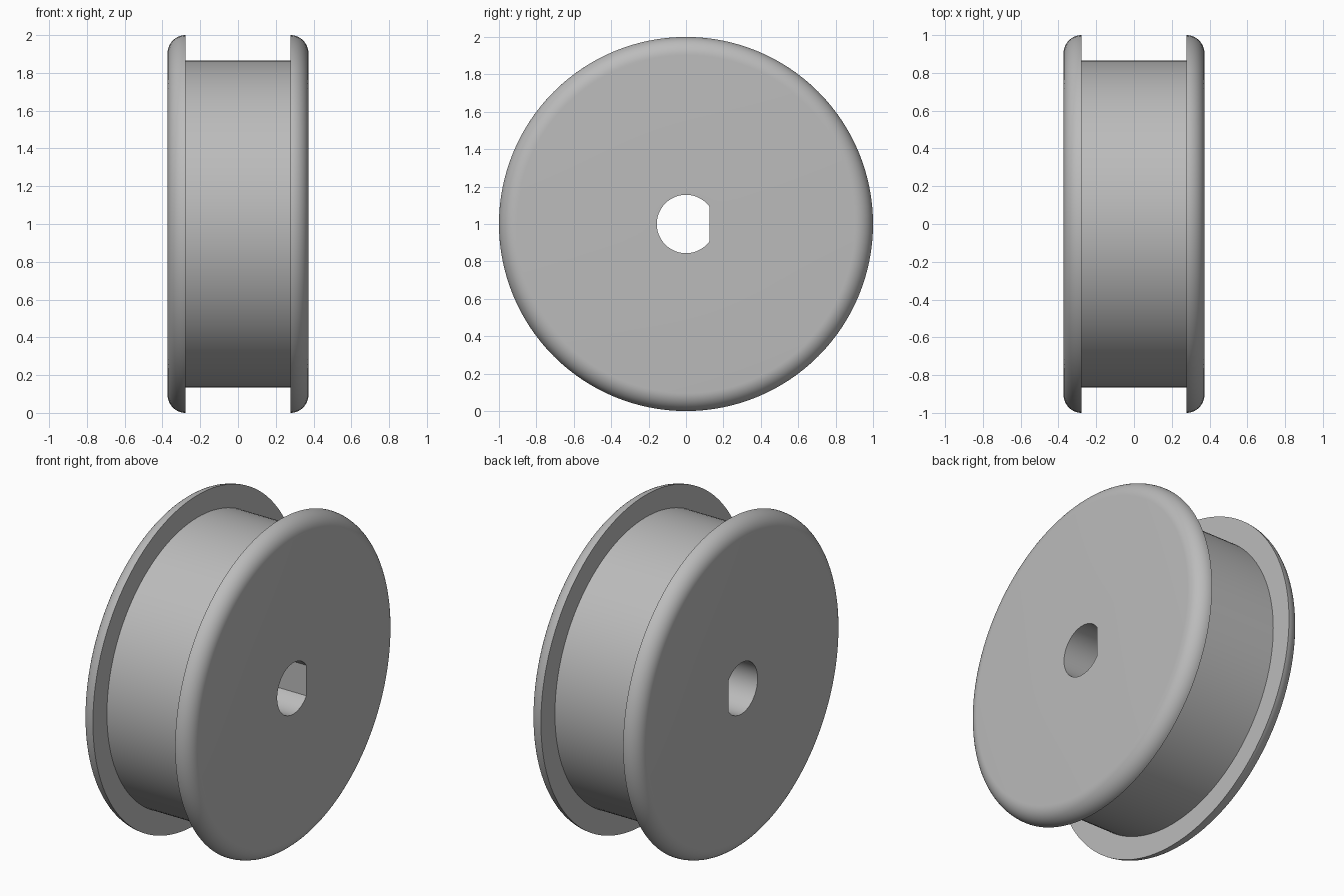
import bpy, bmesh
from math import cos, sin, pi, radians

if "Cube" in bpy.data.objects:
    bpy.data.objects.remove(bpy.data.objects["Cube"], do_unlink=True)

SEGMENTS = 128
RIM, DRUM, BORE = 1.0, 0.865, 0.156
INNER, OUTER = 0.277, 0.373      # inside and outside faces of each flange
ROUND = OUTER - INNER            # rounding of the flange's outer edge
STEP = 2 * pi / SEGMENTS
FLAT = BORE * cos(13 * STEP)     # flat of the D-shaped bore, towards +y

grey = bpy.data.materials.new("plain grey")
grey.use_nodes = True
colour = (0.5, 0.5, 0.5, 1)
grey.diffuse_color = colour
grey.node_tree.nodes["Principled BSDF"].inputs["Base Color"].default_value = colour

# Half profile as (x, radius): drum, flange inside face, rounded rim, bore mouth
half = [(INNER, DRUM), (INNER, RIM)]
for i in range(1, 13):
    a = pi / 2 * i / 12
    half.append((INNER + ROUND * sin(a), RIM - ROUND + ROUND * cos(a)))
half.append((OUTER, BORE))
profile = half + [(-x, r) for x, r in reversed(half)]

# Lathe the closed profile around the axle, flattening one side of the bore
bm = bmesh.new()
rings = []
for x, r in profile:
    ring = []
    for s in range(SEGMENTS):
        y, z = r * cos(s * STEP), r * sin(s * STEP)
        if r == BORE:
            y = min(y, FLAT)
        ring.append(bm.verts.new((x, y, z + RIM)))
    rings.append(ring)
for k, ring in enumerate(rings):
    after = rings[(k + 1) % len(rings)]
    for s in range(SEGMENTS):
        t = (s + 1) % SEGMENTS
        bm.faces.new((ring[s], ring[t], after[t], after[s]))
bmesh.ops.recalc_face_normals(bm, faces=bm.faces)

mesh = bpy.data.meshes.new("flanged_wheel")
bm.to_mesh(mesh)
bm.free()
mesh.materials.append(grey)
wheel = bpy.data.objects.new("flanged_wheel", mesh)
bpy.context.collection.objects.link(wheel)
bpy.context.view_layer.objects.active = wheel
wheel.select_set(True)
bpy.ops.object.shade_smooth_by_angle(angle=radians(30))
